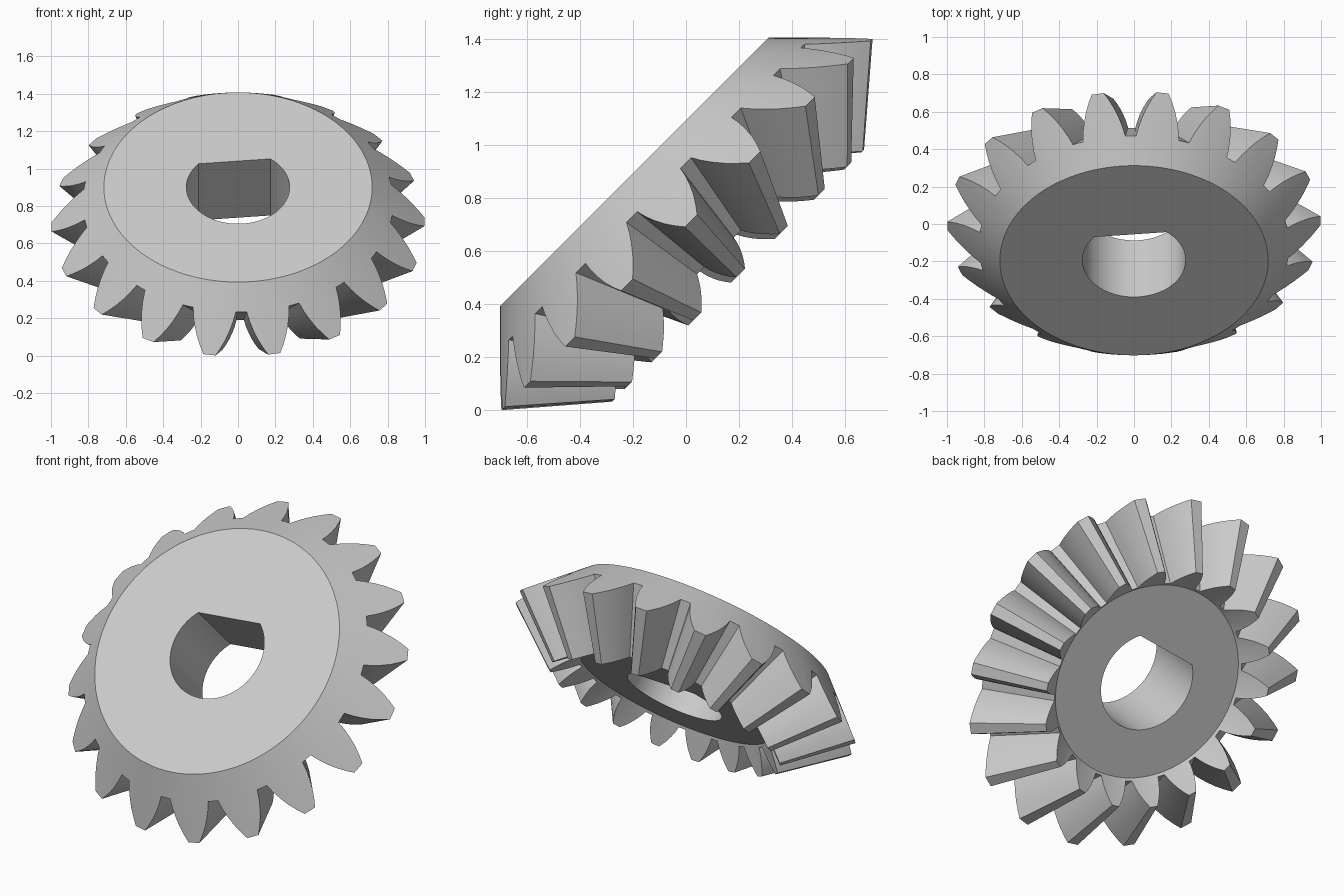
import bpy, bmesh
from math import sin, cos, pi, radians, acos

cube = bpy.data.objects.get("Cube")
if cube:
    bpy.data.objects.remove(cube)

TEETH = 18
FACE_R = 0.717            # flat front face radius
APEX = -1.13              # cone apex on the gear axis
INNER = 0.678             # scale of the small tooth end about the apex
BACK_R = 0.55
BORE_R, FLAT_D = 0.276, 0.197
FLAT_ANGLE = radians(95.5)
PHASE = radians(1.2)

# Half tooth: radius and half width from root to tip
flank = [(0.83, 0.116), (0.865, 0.108), (0.90, 0.095),
         (0.935, 0.078), (0.97, 0.055), (0.998, 0.033)]
pitch = 2 * pi / TEETH
tooth = [(flank[0][0], -pitch / 2)]
tooth += [(r, -w / r) for r, w in flank]
tooth += [(r, w / r) for r, w in reversed(flank)]
outline = [(r, a + i * pitch + PHASE) for i in range(TEETH) for r, a in tooth]
angles = [a for r, a in outline]


def wrap(a):
    return (a + pi) % (2 * pi) - pi


# D-shaped bore, with the nearest points snapped to the flat's two corners
corner = acos(FLAT_D / BORE_R)
bore_angles = list(angles)
for c in (FLAT_ANGLE - corner, FLAT_ANGLE + corner):
    i = min(range(len(angles)), key=lambda k: abs(wrap(angles[k] - c)))
    bore_angles[i] = c


def bore_radius(a):
    d = cos(a - FLAT_ANGLE)
    return min(BORE_R, FLAT_D / d) if d > 0.1 else BORE_R


bm = bmesh.new()


def ring(points):
    return [bm.verts.new((r * cos(a), r * sin(a), h)) for r, a, h in points]


def inner(r):
    return APEX + INNER * (FACE_R - r - APEX)


back_h = inner(BACK_R / INNER)
rings = [
    ring([(bore_radius(a), a, 0) for a in bore_angles]),            # front bore edge
    ring([(FACE_R, a, 0) for a in angles]),                         # front face edge
    ring([(r, a, FACE_R - r) for r, a in outline]),                 # large tooth ends
    ring([(r * INNER, a, inner(r)) for r, a in outline]),           # small tooth ends
    ring([(BACK_R, a, back_h) for a in angles]),                    # back face edge
    ring([(bore_radius(a), a, back_h) for a in bore_angles]),       # back bore edge
]

# Skin the closed loop of rings
n = len(outline)
for p, q in zip(rings, rings[1:] + rings[:1]):
    for i in range(n):
        j = (i + 1) % n
        bm.faces.new((p[i], q[i], q[j], p[j]))
bmesh.ops.recalc_face_normals(bm, faces=bm.faces[:])

mesh = bpy.data.meshes.new("bevel_gear")
bm.to_mesh(mesh)
bm.free()
gear = bpy.data.objects.new("bevel_gear", mesh)
bpy.context.collection.objects.link(gear)
gear.location = (0, -0.195, 0.9)
gear.rotation_euler = (radians(45), 0, 0)

# Plain grey
mat = bpy.data.materials.new("light_grey")
mat.use_nodes = True
colour = (0.6, 0.6, 0.6, 1)
mat.diffuse_color = colour
mat.node_tree.nodes["Principled BSDF"].inputs["Base Color"].default_value = colour
mesh.materials.append(mat)

bpy.ops.object.select_all(action='DESELECT')
gear.select_set(True)
bpy.context.view_layer.objects.active = gear
bpy.ops.object.shade_smooth_by_angle(angle=radians(25))
